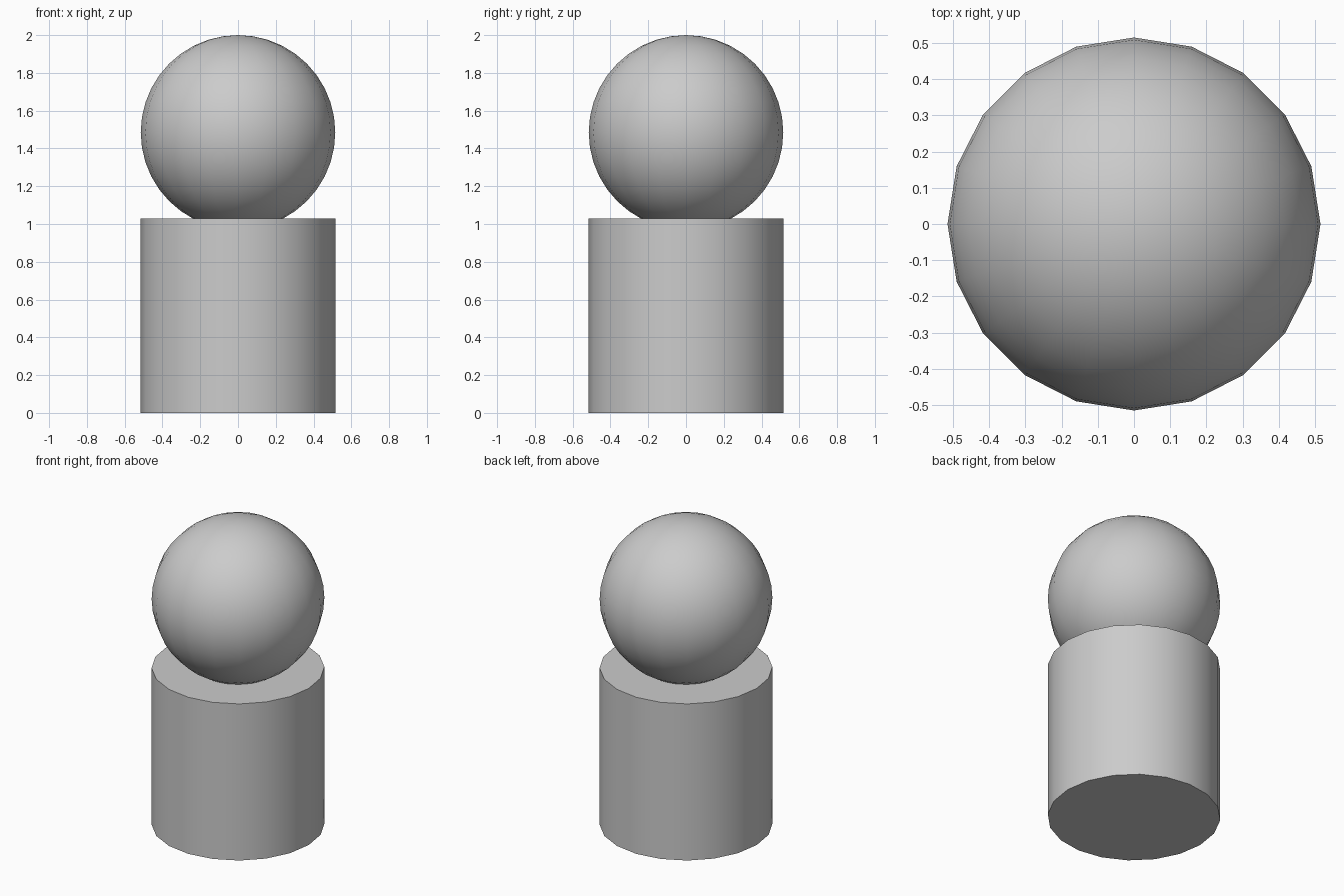
import bpy
import math

if "Cube" in bpy.data.objects:
    bpy.data.objects.remove(bpy.data.objects["Cube"])

R = 0.515      # shared radius of both parts
SIDES = 20

# Upright cylinder base, standing on the ground
bpy.ops.mesh.primitive_cylinder_add(vertices=SIDES, radius=R, depth=2 * R,
                                    location=(0, 0, R))
base = bpy.context.object
base.name = "cylinder_base"
bpy.ops.object.shade_smooth_by_angle(angle=math.radians(30))

# Ball resting slightly sunk into the base
bpy.ops.mesh.primitive_uv_sphere_add(segments=SIDES, ring_count=20, radius=R,
                                     location=(0, 0, 2 - R))
ball = bpy.context.object
ball.name = "ball"
bpy.ops.object.shade_smooth_by_angle(angle=math.radians(30))
